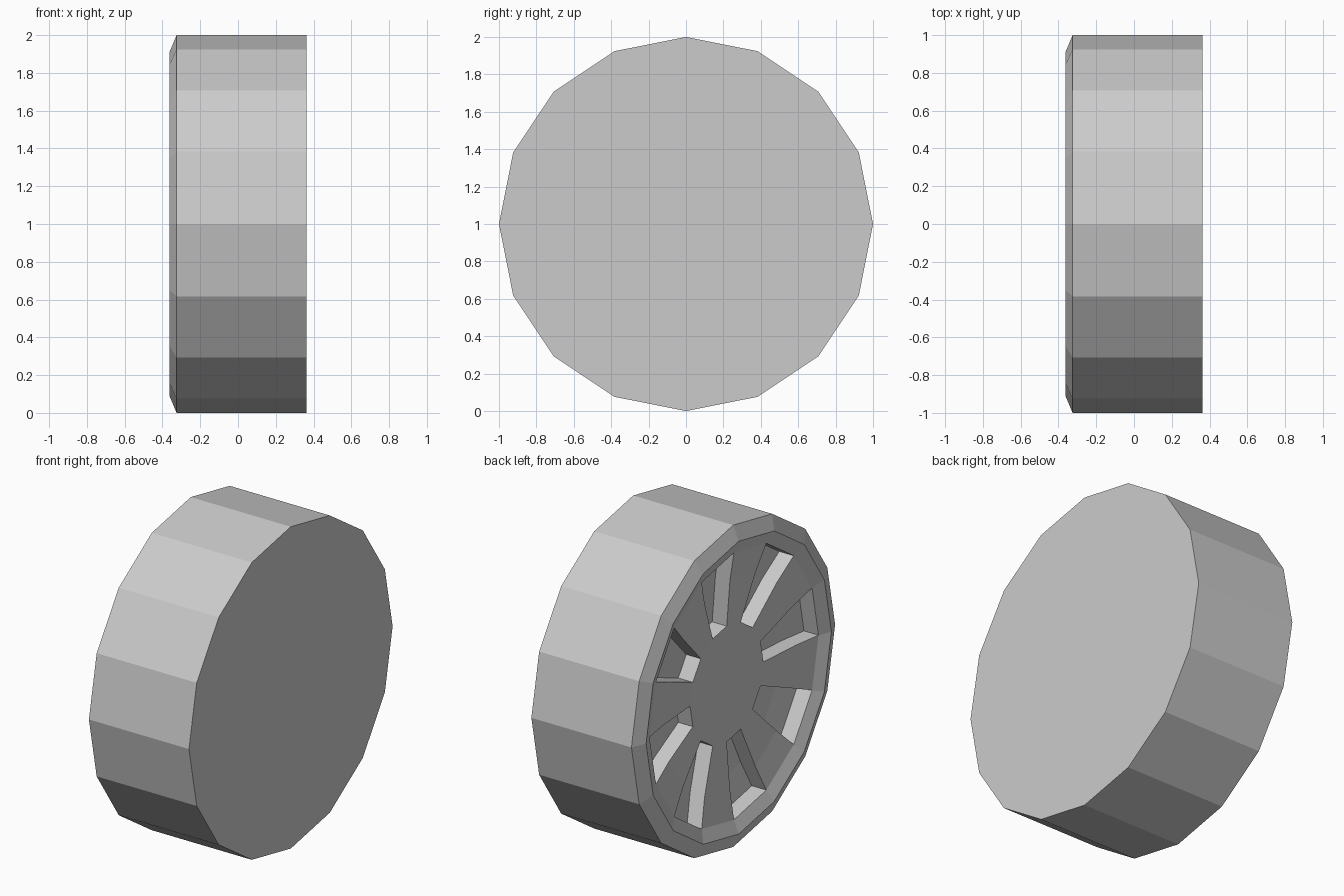
import bpy, bmesh
from math import sin, cos, pi
from mathutils import Vector

if "Cube" in bpy.data.objects:
    bpy.data.objects.remove(bpy.data.objects["Cube"])

SIDES = 16
# Profile (x, radius): back rim, front rim, lip, dished wheel face, hub
PROFILE = [(0.363, 1.0), (-0.325, 1.0), (-0.363, 0.91),
           (-0.33, 0.83), (-0.302, 0.65), (-0.28, 0.36)]
POCKET_DEPTH = 0.1

bm = bmesh.new()
rings = []
for x, r in PROFILE:
    rings.append([bm.verts.new((x, r * sin(2 * pi * k / SIDES), 1 + r * cos(2 * pi * k / SIDES)))
                  for k in range(SIDES)])

# Side bands, collecting the alternate sectors of the dish for the pockets
pockets = {k: [] for k in range(0, SIDES, 2)}
for i, (a, b) in enumerate(zip(rings, rings[1:])):
    for k in range(SIDES):
        n = (k + 1) % SIDES
        f = bm.faces.new((a[k], a[n], b[n], b[k]))
        if i >= 3 and k in pockets:
            pockets[k].append(f)

# Flat back and flat hub
bm.faces.new(rings[0])
bm.faces.new(rings[-1])
bmesh.ops.recalc_face_normals(bm, faces=bm.faces[:])

# Sink the pockets between the spokes
for faces in pockets.values():
    ext = bmesh.ops.extrude_face_region(bm, geom=faces)["geom"]
    verts = [g for g in ext if isinstance(g, bmesh.types.BMVert)]
    bmesh.ops.translate(bm, verts=verts, vec=Vector((POCKET_DEPTH, 0, 0)))
    bmesh.ops.delete(bm, geom=[f for f in faces if f.is_valid], context='FACES')
bmesh.ops.recalc_face_normals(bm, faces=bm.faces[:])

mesh = bpy.data.meshes.new("wheel")
bm.to_mesh(mesh)
bm.free()
wheel = bpy.data.objects.new("wheel", mesh)
bpy.context.collection.objects.link(wheel)
